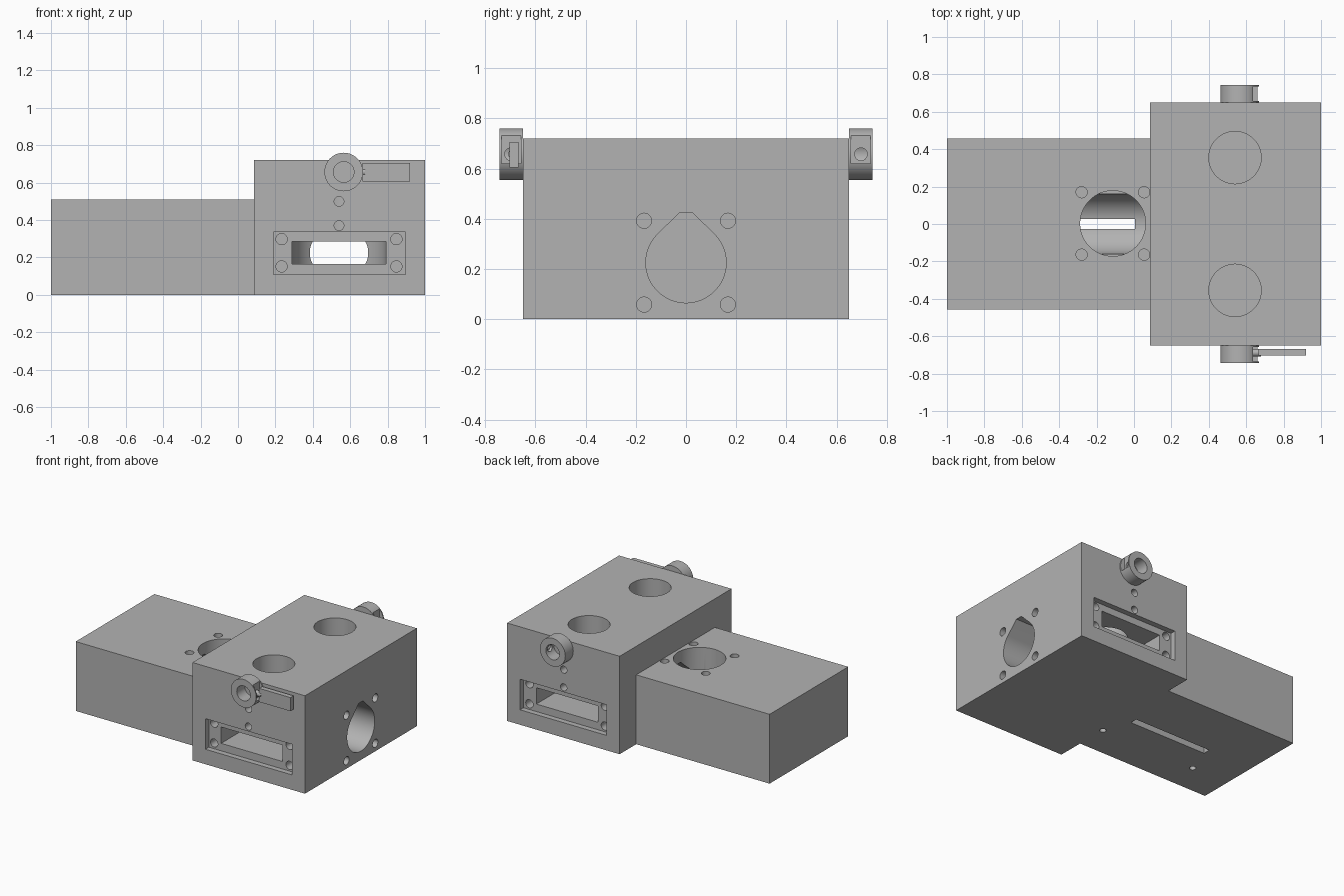
import bpy, bmesh
from math import sin, cos, pi, radians

if "Cube" in bpy.data.objects:
    bpy.data.objects.remove(bpy.data.objects["Cube"], do_unlink=True)

grey = bpy.data.materials.new("plain grey")
grey.use_nodes = True
grey.diffuse_color = (0.45, 0.45, 0.45, 1)
grey.node_tree.nodes["Principled BSDF"].inputs["Base Color"].default_value = (0.45, 0.45, 0.45, 1)


def arc(u, v, r, start=0, end=360, n=64):
    """Points along an arc; a full turn leaves out the repeated end point."""
    full = end - start == 360
    steps = n if full else n - 1
    angles = [radians(start + (end - start) * i / steps) for i in range(n)]
    return [(u + r * cos(a), v + r * sin(a)) for a in angles]


def rect(u0, u1, v0, v1):
    return [(u0, v0), (u1, v0), (u1, v1), (u0, v1)]


def prism(name, outline, axis, lo, hi):
    """Extrude a 2D outline along the x, y or z axis."""
    place = {"x": lambda u, v, w: (w, u, v),
             "y": lambda u, v, w: (u, w, v),
             "z": lambda u, v, w: (u, v, w)}[axis]
    bm = bmesh.new()
    ends = [[bm.verts.new(place(u, v, w)) for u, v in outline] for w in (lo, hi)]
    for ring in ends:
        bm.faces.new(ring)
    count = len(outline)
    for i in range(count):
        j = (i + 1) % count
        bm.faces.new((ends[0][i], ends[0][j], ends[1][j], ends[1][i]))
    bmesh.ops.recalc_face_normals(bm, faces=bm.faces)
    mesh = bpy.data.meshes.new(name)
    bm.to_mesh(mesh)
    bm.free()
    mesh.materials.append(grey)
    obj = bpy.data.objects.new(name, mesh)
    bpy.context.collection.objects.link(obj)
    return obj


def combine(target, tool, operation="DIFFERENCE"):
    """Apply a boolean and throw the tool away."""
    mod = target.modifiers.new("cut", "BOOLEAN")
    mod.operation, mod.solver, mod.object = operation, "EXACT", tool
    bpy.context.view_layer.objects.active = target
    bpy.ops.object.modifier_apply(modifier=mod.name)
    bpy.data.objects.remove(tool, do_unlink=True)


def cut(target, outline, axis, lo, hi):
    combine(target, prism("cutter", outline, axis, lo, hi))


def smooth(obj):
    bpy.ops.object.select_all(action="DESELECT")
    obj.select_set(True)
    bpy.context.view_layer.objects.active = obj
    bpy.ops.object.shade_smooth_by_angle(angle=radians(30))


# Housing: tall cross block joined to a lower rear block
body = prism("housing", rect(0.085, 1, -0.65, 0.65), "z", 0, 0.72)
combine(body, prism("rear_block", rect(-1, 0.2, -0.457, 0.457), "z", 0, 0.51), "UNION")

# Teardrop bore running lengthwise
bore_z = 0.225
teardrop = arc(0, bore_z, 0.16, 135, 405) + [(0.025, 0.425), (-0.025, 0.425)]
cut(body, teardrop, "x", -0.7, 1.1)

# Inlet well above the bore, slot and two pin holes below it
well_x = -0.113
cut(body, arc(well_x, 0.003, 0.175), "z", bore_z, 0.8)
cut(body, rect(-0.63, 0.005, -0.026, 0.028), "z", -0.1, bore_z)
for x in (-0.7, 0.08):
    cut(body, arc(x, -0.227, 0.022, n=32), "z", -0.1, 0.15)

# Screw holes around the bore end and the well
for a in (-0.167, 0.167):
    for b in (-0.167, 0.167):
        cut(body, arc(a, bore_z + b, 0.03, n=32), "x", 0.8, 1.1)
        cut(body, arc(well_x + a, 0.003 + b, 0.03, n=32), "z", 0.35, 0.8)

# Side ports, the same on front and back
port_x = 0.54
for s in (-1, 1):
    face = s * 0.65

    def side_cut(outline, depth):
        lo, hi = sorted((face - s * depth, face + s * 0.1))
        cut(body, outline, "y", lo, hi)

    # Round-ended flat channel opening into the bore
    half_turn = arc(port_x, s * 0.355, 0.25, 0, -s * 180)
    channel = half_turn + [(port_x - 0.25, s * 0.8), (port_x + 0.25, s * 0.8)]
    cut(body, channel, "z", 0.165, 0.285)
    cut(body, arc(port_x, s * 0.355, 0.14), "z", 0.2, 0.8)
    # Shallow frame with corner screw holes, and two guide holes above
    side_cut(rect(0.19, 0.895, 0.11, 0.335), 0.04)
    for x in (0.233, 0.847):
        for z in (0.152, 0.298):
            side_cut(arc(x, z, 0.03, n=32), 0.2)
    for z in (0.37, 0.5):
        side_cut(arc(port_x, z, 0.026, n=32), 0.2)
smooth(body)

# Shaft collars with a screw pocket
hub_x, hub_z = 0.565, 0.657
for s, side in ((-1, "front"), (1, "back")):
    lo, hi = sorted((s * 0.65, s * 0.743))
    collar = prism(side + "_collar", arc(hub_x, hub_z, 0.103), "y", lo, hi)
    cut(collar, arc(hub_x, hub_z, 0.055), "y", lo - 0.1, hi + 0.1)
    cut(collar, rect(lo + 0.008, hi - 0.008, 0.62, 0.737), "x", 0.635, 0.8)
    cut(collar, arc(s * 0.697, hub_z, 0.025, n=32), "x", hub_x, 0.8)
    smooth(collar)

# Lever arm and its screw on the front collar
prism("lever_arm", rect(-0.703, -0.667, 0.605, 0.705), "x", 0.665, 0.92)
smooth(prism("lever_screw", arc(-0.688, hub_z, 0.02, n=32), "x", 0.62, 0.68))
